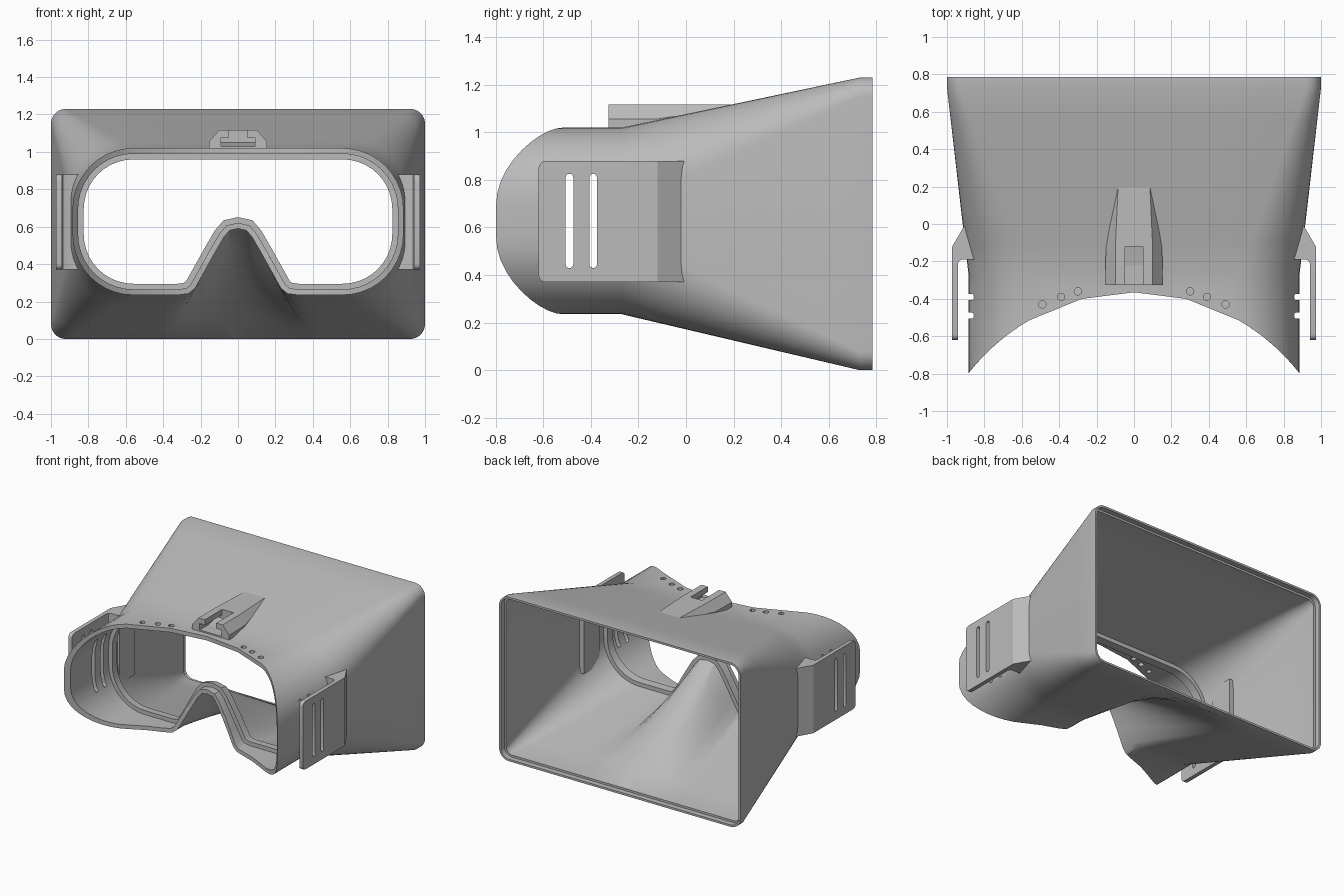
import bpy, bmesh, math
from mathutils import Vector

cube = bpy.data.objects.get("Cube")
if cube:
    bpy.data.objects.remove(cube, do_unlink=True)

grey = bpy.data.materials.new("matte grey plastic")
grey.use_nodes = True
GREY = (0.5, 0.5, 0.5, 1)
grey.diffuse_color = GREY
grey.node_tree.nodes["Principled BSDF"].inputs["Base Color"].default_value = GREY


def make(name, bm):
    bmesh.ops.recalc_face_normals(bm, faces=bm.faces)
    mesh = bpy.data.meshes.new(name)
    bm.to_mesh(mesh)
    bm.free()
    obj = bpy.data.objects.new(name, mesh)
    bpy.context.collection.objects.link(obj)
    mesh.materials.append(grey)
    return obj


def loft(name, rings, closed):
    """Skin equal-length rings; either loop back to the first ring or cap the ends."""
    bm = bmesh.new()
    loops = [[bm.verts.new(p) for p in ring] for ring in rings]
    n = len(loops[0])
    pairs = list(zip(loops, loops[1:] + loops[:1]))
    for a, b in pairs if closed else pairs[:-1]:
        for i in range(n):
            j = (i + 1) % n
            bm.faces.new((a[i], a[j], b[j], b[i]))
    if not closed:
        bm.faces.new(loops[0])
        bm.faces.new(loops[-1])
    return make(name, bm)


def prism(name, pts, axis, lo, hi):
    """Extrude a 2D profile along an axis."""
    place = {"x": lambda p, h: (h, p[0], p[1]),
             "y": lambda p, h: (p[0], h, p[1]),
             "z": lambda p, h: (p[0], p[1], h)}[axis]
    return loft(name, [[place(p, h) for p in pts] for h in (lo, hi)], False)


def box2d(x0, x1, z0, z1):
    return [(x0, z0), (x1, z0), (x1, z1), (x0, z1)]


def arc(cx, cz, r, start, end, n):
    angles = [math.radians(start + (end - start) * i / n) for i in range(n + 1)]
    return [(cx + r * math.cos(a), cz + r * math.sin(a)) for a in angles]


def cut(obj, cutters):
    bpy.context.view_layer.objects.active = obj
    for c in cutters:
        mod = obj.modifiers.new("cut", "BOOLEAN")
        mod.operation = "DIFFERENCE"
        mod.solver = "EXACT"
        mod.object = c
        bpy.ops.object.modifier_apply(modifier=mod.name)


def mirrored(half):
    return half + [(-x, z) for x, z in half[-2:0:-1]]


def inset(pts, d):
    """Offset a counter-clockwise outline inwards with mitred corners."""
    out = []
    for i, p in enumerate(pts):
        p = Vector(p)
        t0 = (p - Vector(pts[i - 1])).normalized()
        t1 = (Vector(pts[(i + 1) % len(pts)]) - p).normalized()
        t = (t0 + t1).normalized()
        out.append(p + Vector((-t.y, t.x)) * d / max(t.dot(t1), 0.6))
    return out


# Outlines: face opening with a nose notch, and the rounded rectangular back
face = mirrored([(0, .59), (.045, .58), (.075, .545), (.127, .455), (.18, .36),
                 (.23, .27), (.265, .242), (.32, .235), (.44, .235)]
                + arc(.56, .56, .325, -90, 0, 10) + arc(.56, .695, .325, 0, 90, 10)
                + [(.28, 1.02), (0, 1.02)])
back = mirrored([(0, 0), (.08, 0), (.15, 0), (.24, 0), (.31, 0),
                 (.38, 0), (.43, 0), (.5, 0), (.7, 0)]
                + arc(.92, .08, .08, -90, 0, 10) + arc(.92, 1.15, .08, 0, 90, 10)
                + [(.45, 1.23), (0, 1.23)])


def front_y(x):
    return -.365 - 1.12 + math.sqrt(1.12 ** 2 - x * x)


def ring(y, d):
    t = min(1, max(0, (y or -1) + .27))
    pts = [a.lerp(b, t) for a, b in zip(inset(face, d), inset(back, d))]
    return [(p.x, front_y(p.x) if y is None else y, p.y) for p in pts]


# Hood shell: outer skin front to back, then inner skin with rim recess and lens lip
steps = [-.27 + i / 6 for i in range(7)]
sections = [(None, 0)] + [(y, 0) for y in steps] + [(.785, 0), (.785, .015), (.745, .015)]
sections += [(.745, .03)] + [(y, .03) for y in steps[:0:-1]]
sections += [(-.25, .03), (-.25, .06), (-.31, .06), (-.31, .03), (None, .03)]
hood = loft("hood_shell", [ring(y, d) for y, d in sections], True)

# Side strap plates
plates = []
for side, s in (("left", 1), ("right", -1)):
    profile = [(.972, -.62), (.972, -.12), (.905, -.005), (.85, -.005),
               (.85, -.19), (.92, -.19), (.935, -.197), (.942, -.215), (.942, -.62)]
    plate = prism(side + "_strap_plate", [(s * x, y) for x, y in profile], "z", .37, .88)
    bm = bmesh.new()
    bm.from_mesh(plate.data)
    corners = [e for e in bm.edges if all(v.co.y < -.6 for v in e.verts)
               and abs(e.verts[0].co.z - e.verts[1].co.z) < .01]
    bmesh.ops.bevel(bm, geom=corners, offset=.03, segments=4, affect="EDGES", profile=.5)
    bm.to_mesh(plate.data)
    bm.free()
    plates.append(plate)

# Strap slots run through plates and hood walls
slots = []
for y in (-.49, -.39):
    outline = arc(y, .81, .016, 0, 180, 6) + arc(y, .445, .016, 180, 360, 6)
    slots.append(prism("slot_cutter", outline, "x", -1.2, 1.2))
# Vent holes along the brow
vents = [prism("vent_cutter", arc(s * x, y, .02, 0, 330, 11), "z", .8, 1.2)
         for s in (1, -1) for x, y in ((.3, -.36), (.39, -.39), (.49, -.43))]

# Top mounting shoe, tapering towards the back, with a T-shaped slot
def shoe_ring(y, wide, top, bottom, shoulder):
    half = [(wide, bottom), (wide, shoulder), (top, 1.118)]
    return [(x, y, z) for x, z in half + [(-x, z) for x, z in half[::-1]]]


shoe = loft("top_mount", [shoe_ring(-.325, .155, .1, 1.0, 1.055),
                          shoe_ring(-.13, .15, .1, 1.03, 1.055),
                          shoe_ring(.2, .095, .085, 1.095, 1.105)], False)
tee = [prism("tee_cutter", box2d(-.09, .09, 1.03, 1.077), "y", -.4, -.12),
       prism("tee_cutter", box2d(-.047, .047, 1.05, 1.2), "y", -.4, -.121)]

cut(hood, slots + vents)
for plate in plates:
    cut(plate, slots)
cut(shoe, tee)
for c in slots + vents + tee:
    bpy.data.objects.remove(c, do_unlink=True)

# Smooth shading with sharp edges kept
bpy.ops.object.select_all(action="DESELECT")
for obj in [hood, shoe] + plates:
    obj.select_set(True)
    bpy.context.view_layer.objects.active = obj
bpy.ops.object.shade_smooth_by_angle(angle=math.radians(30))
